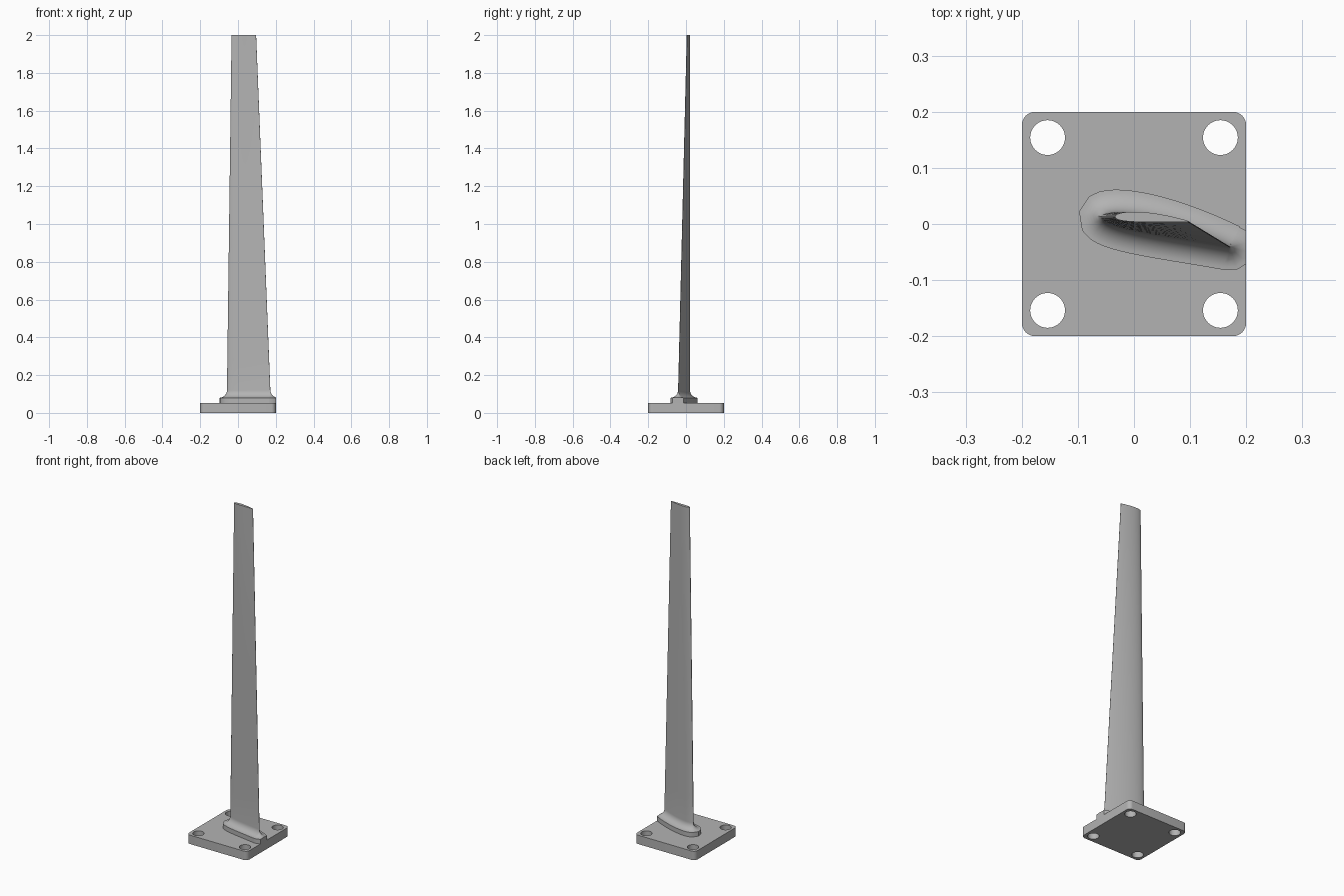
import bpy, bmesh, math
from mathutils import Vector

cube = bpy.data.objects.get("Cube")
if cube:
    bpy.data.objects.remove(cube, do_unlink=True)

metal = bpy.data.materials.new("plain_grey")
metal.use_nodes = True
grey = (0.45, 0.45, 0.45, 1)
metal.diffuse_color = grey
metal.node_tree.nodes["Principled BSDF"].inputs["Base Color"].default_value = grey

PLATE_TOP, PAD_TOP, FILLET, TIP = 0.053, 0.08, 0.04, 2.0
HALF = 0.2


def make_object(name, bm):
    bmesh.ops.recalc_face_normals(bm, faces=bm.faces)
    mesh = bpy.data.meshes.new(name)
    bm.to_mesh(mesh)
    bm.free()
    mesh.materials.append(metal)
    obj = bpy.data.objects.new(name, mesh)
    bpy.context.collection.objects.link(obj)
    return obj


def smooth(obj):
    bpy.ops.object.select_all(action='DESELECT')
    obj.select_set(True)
    bpy.context.view_layer.objects.active = obj
    bpy.ops.object.shade_smooth_by_angle(angle=math.radians(35))


def airfoil(lead, trail, offset, count=20, fan=6):
    """Cambered aerofoil outline pushed outwards by offset, rounded at the trailing edge."""
    chord = trail - lead
    across = Vector((-chord.y, chord.x))

    def point(t, side):
        half = 0.62 * (0.2969 * math.sqrt(t) - 0.126 * t - 0.3516 * t**2
                       + 0.2843 * t**3 - 0.1036 * t**4)
        camber = 0.08 * t * (1 - t)
        return lead + chord * t + across * (camber + side * half)

    steps = [(1 - math.cos(math.pi * i / count)) / 2 for i in range(count + 1)]
    core = [point(t, 1) for t in reversed(steps)] + [point(t, -1) for t in steps[1:-1]]
    n = len(core)
    outline = []
    for i in range(1, n):
        d = (core[(i + 1) % n] - core[i - 1]).normalized()
        outline.append(core[i] + Vector((d.y, -d.x)) * offset)
    # Semicircular cap around the trailing edge
    base = math.atan2(chord.y, chord.x)
    for i in range(fan + 1):
        a = base - math.pi / 2 + math.pi * i / fan
        outline.append(core[0] + Vector((math.cos(a), math.sin(a))) * offset)
    return outline


def section(z, offset):
    f = max(0, (z - PAD_TOP) / (TIP - PAD_TOP))
    lead = Vector((-0.058, 0.013)).lerp(Vector((-0.033, 0.013)), f)
    trail = Vector((0.172, -0.042)).lerp(Vector((0.095, 0.005)), f)
    return [Vector((p.x, p.y, z)) for p in airfoil(lead, trail, offset + 0.001)]


def loft(rings):
    bm = bmesh.new()
    loops = [[bm.verts.new(p) for p in ring] for ring in rings]
    n = len(loops[0])
    for low, high in zip(loops, loops[1:]):
        for i in range(n):
            j = (i + 1) % n
            bm.faces.new((low[i], low[j], high[j], high[i]))
    bm.faces.new(loops[0][::-1])
    bm.faces.new(loops[-1])
    return bm


# Mounting plate with rounded corners and four bolt holes
bm = bmesh.new()
radius = 0.024
rim = []
for k in range(4):
    mid = math.pi / 4 + k * math.pi / 2
    cx = math.copysign(HALF - radius, math.cos(mid))
    cy = math.copysign(HALF - radius, math.sin(mid))
    for i in range(9):
        a = k * math.pi / 2 + i * math.pi / 16
        rim.append(bm.verts.new((cx + radius * math.cos(a), cy + radius * math.sin(a), 0)))
face = bm.faces.new(rim)
top = bmesh.ops.extrude_face_region(bm, geom=[face])["geom"]
bmesh.ops.translate(bm, vec=(0, 0, PLATE_TOP),
                    verts=[v for v in top if isinstance(v, bmesh.types.BMVert)])
plate = make_object("mounting_plate", bm)

for sx in (-1, 1):
    for sy in (-1, 1):
        bm = bmesh.new()
        bmesh.ops.create_cone(bm, cap_ends=True, segments=48, radius1=0.031, radius2=0.031, depth=0.3)
        bmesh.ops.translate(bm, vec=(sx * 0.154, sy * 0.154, 0), verts=bm.verts)
        cutter = make_object("bolt_hole_cutter", bm)
        cutter.hide_render = True
        cut = plate.modifiers.new("bolt_hole", 'BOOLEAN')
        cut.object, cut.operation, cut.solver = cutter, 'DIFFERENCE', 'EXACT'
bpy.context.view_layer.update()
cut_mesh = bpy.data.meshes.new_from_object(plate.evaluated_get(bpy.context.evaluated_depsgraph_get()))
plate.modifiers.clear()
plate.data = cut_mesh
for obj in [o for o in bpy.data.objects if o.name.startswith("bolt_hole_cutter")]:
    bpy.data.objects.remove(obj, do_unlink=True)
smooth(plate)

# Root pad with concave fillet, trimmed flush with the plate edge
rings = [section(PLATE_TOP, FILLET)]
for i in range(11):
    a = i * math.pi / 20
    rings.append(section(PAD_TOP + FILLET * (1 - math.cos(a)), FILLET * (1 - math.sin(a))))
# Tapered, twisted blade carried up from the fillet
start = PAD_TOP + FILLET
for i in range(1, 13):
    rings.append(section(start + (TIP - start) * i / 12, 0))
bm = loft(rings)
trim = bmesh.ops.bisect_plane(bm, geom=bm.verts[:] + bm.edges[:] + bm.faces[:],
                              plane_co=(HALF, 0, 0), plane_no=(1, 0, 0), clear_outer=True)
edges = [e for e in trim["geom_cut"] if isinstance(e, bmesh.types.BMEdge)]
bmesh.ops.holes_fill(bm, edges=edges, sides=0)
smooth(make_object("blade_with_root", bm))
